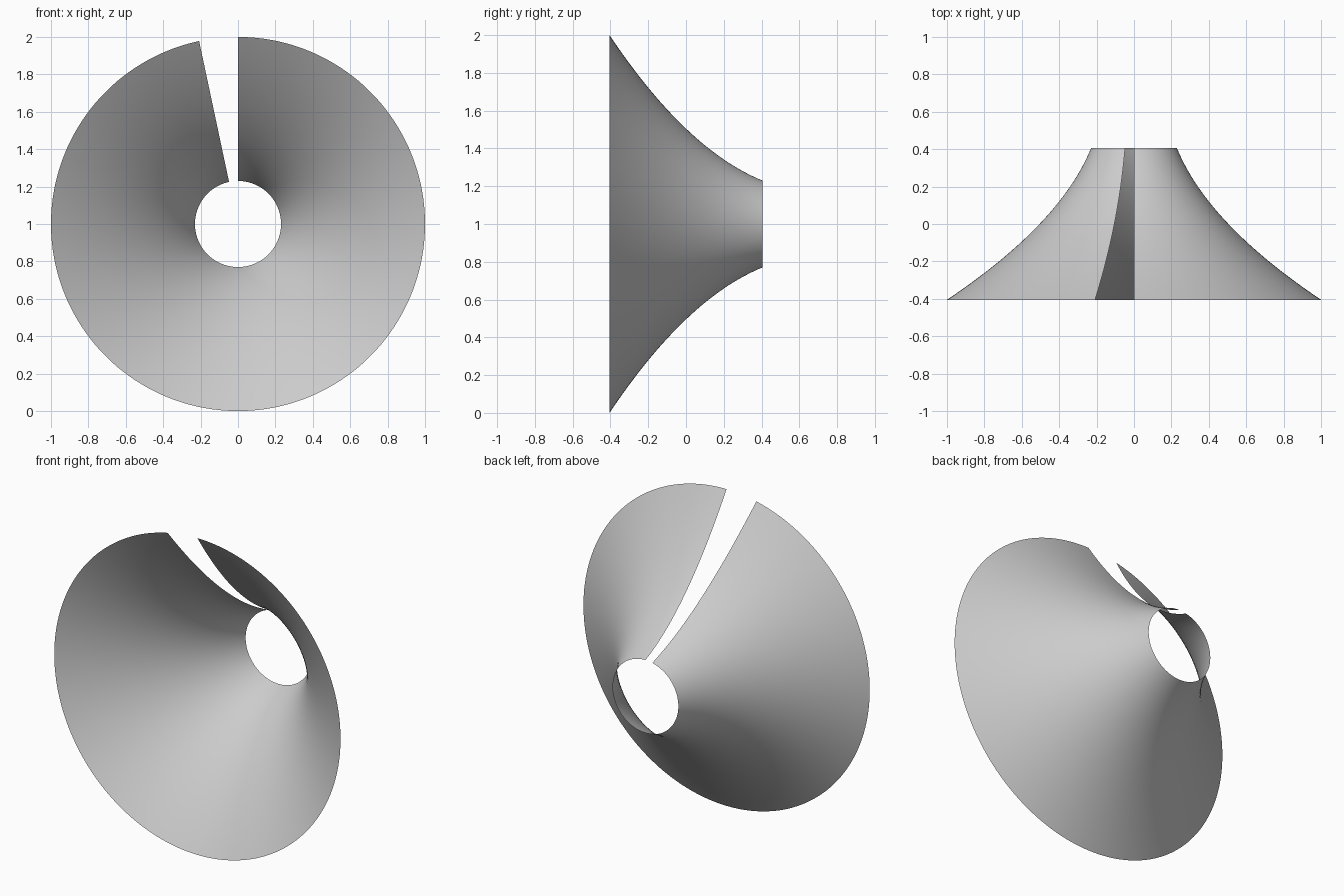
import bpy, bmesh, math
from mathutils import Vector

default = bpy.data.objects.get("Cube")
if default:
    bpy.data.objects.remove(default, do_unlink=True)

HALF_DEPTH = 0.405
SWEEP = math.radians(348)
RINGS, STEPS = 32, 174
CENTRE = Vector((0, 0, 1))


def radius(y):
    """Flared profile, wide at the front and narrow at the back."""
    t = y / HALF_DEPTH
    return 0.505 - 0.385 * t + 0.11 * t * t


# Flared profile at the top edge of the slit
bm = bmesh.new()
verts = []
for i in range(RINGS + 1):
    y = HALF_DEPTH * (2 * i / RINGS - 1)
    verts.append(bm.verts.new(CENTRE + Vector((0, y, radius(y)))))
edges = [bm.edges.new(pair) for pair in zip(verts, verts[1:])]

# Open sweep around the front-to-back axis, leaving the slit
bmesh.ops.spin(bm, geom=verts + edges, cent=CENTRE, axis=(0, 1, 0),
               angle=SWEEP, steps=STEPS, use_duplicate=False)

# Outward-facing surface
bm.normal_update()
for face in bm.faces:
    out = face.calc_center_median() - CENTRE
    out.y = 0
    if face.normal.dot(out) < 0:
        face.normal_flip()
    face.smooth = True

mesh = bpy.data.meshes.new("flared_cone")
bm.to_mesh(mesh)
bm.free()
cone = bpy.data.objects.new("flared_cone", mesh)
bpy.context.collection.objects.link(cone)
